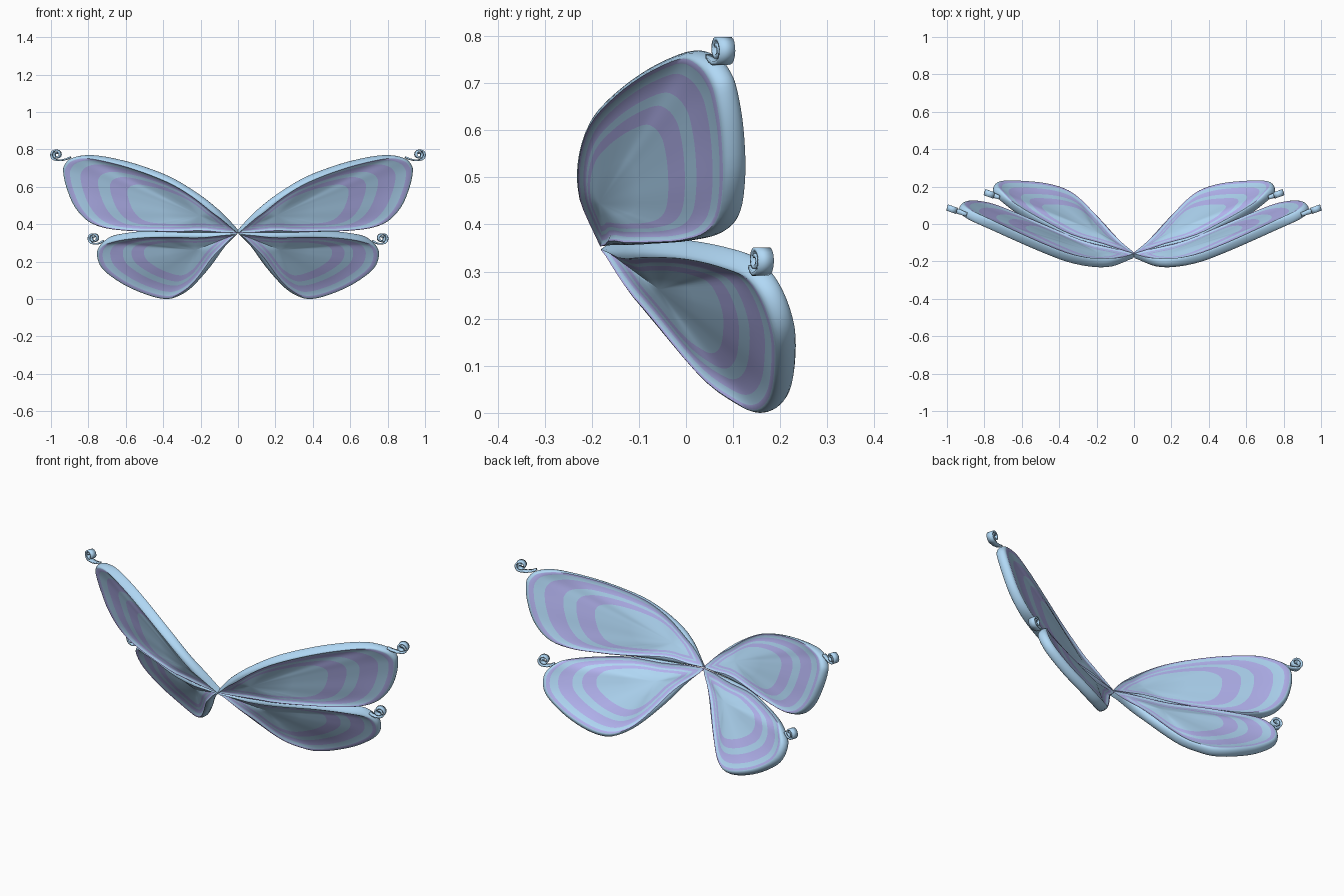
import bpy, math
from mathutils import Vector

if "Cube" in bpy.data.objects:
    bpy.data.objects.remove(bpy.data.objects["Cube"])


def material(name, rgb):
    m = bpy.data.materials.new(name)
    m.diffuse_color = (*rgb, 1)
    m.use_nodes = True
    m.node_tree.nodes["Principled BSDF"].inputs["Base Color"].default_value = m.diffuse_color
    return m


BLUE = material("pale_blue", (0.44, 0.69, 0.92))
PURPLE = material("soft_purple", (0.46, 0.46, 0.88))

# wing outlines, root to root (x, y, z), and the centre the bands shrink to
UPPER = [(0, -.17, .36), (.1, -.21, .467), (.2, -.215, .548), (.35, -.185, .637),
         (.5, -.127, .697), (.65, -.06, .741), (.8, .01, .767), (.89, .052, .753),
         (.925, .078, .72), (.932, .092, .68), (.915, .105, .6), (.873, .109, .5),
         (.8, .098, .42), (.7, .063, .38), (.55, 0, .365), (.3, -.1, .36),
         (0, -.17, .36)]
LOWER = [(0, -.17, .355), (.3, -.1, .359), (.5, 0, .352), (.65, .09, .332),
         (.72, .15, .305), (.752, .19, .25), (.725, .216, .17), (.62, .218, .09),
         (.5, .208, .034), (.4, .183, .006), (.33, .145, .012), (.25, .072, .06),
         (.15, -.028, .17), (.07, -.117, .28), (0, -.17, .355)]
WINGS = {  # outline, band centre, curl centre, curl stem length
    "upper": (UPPER, (.2, -.17, .45), (.970, .078, .772), .075),
    "lower": (LOWER, (.22, -.045, .27), (.770, .16, .325), .05),
}
# ring scale, colour of the band just inside it, half thickness there
BANDS = [(1, PURPLE, .026), (.965, BLUE, .023), (.89, PURPLE, .017), (.76, BLUE, .016),
         (.67, PURPLE, .016), (.54, BLUE, .016), (.3, BLUE, .016)]
RIM = 0.020     # rounded edge width
HALF = 0.026    # half thickness of the edge


def smooth_path(points, steps=4):
    """Catmull-Rom through the points, open at both ends."""
    p = [Vector(v) for v in points]
    p = [2 * p[0] - p[1]] + p + [2 * p[-1] - p[-2]]
    out = []
    for a, b, c, d in zip(p, p[1:], p[2:], p[3:]):
        for i in range(steps):
            t = i / steps
            out.append(.5 * (2 * b + (c - a) * t + (2 * a - 5 * b + 4 * c - d) * t ** 2
                             + (3 * b - a - 3 * c + d) * t ** 3))
    return out


def add_mesh(name, verts, faces, mats):
    me = bpy.data.meshes.new(name)
    me.from_pydata(verts, [], faces)
    for m in (BLUE, PURPLE):
        me.materials.append(m)
    for poly, m in zip(me.polygons, mats):
        poly.material_index = 1 if m == PURPLE else 0
    ob = bpy.data.objects.new(name, me)
    bpy.context.collection.objects.link(ob)
    bpy.ops.object.select_all(action='DESELECT')
    ob.select_set(True)
    bpy.context.view_layer.objects.active = ob
    bpy.ops.object.mode_set(mode='EDIT')
    bpy.ops.mesh.select_all(action='SELECT')
    bpy.ops.mesh.normals_make_consistent(inside=False)
    bpy.ops.object.mode_set(mode='OBJECT')
    bpy.ops.object.shade_smooth_by_angle(angle=math.radians(45))
    return ob


def wing(name, outline, mid):
    """Banded front and back, slightly sunk inside a thicker rounded edge."""
    n, root = len(outline), outline[0]
    out = [(p - mid).normalized() for p in outline]
    size = [min(1, .55 + (p - root).length * 3) for p in outline]
    edge = [RIM * min(1, (p - root).length * 6) for p in outline]
    path = [p - o * e for p, o, e in zip(outline, out, edge)]
    nor = [(outline[(i + 1) % n] - outline[i - 1]).cross(out[i]).normalized()
           for i in range(n)]
    avg = sum(nor, Vector()).normalized()

    def face_rings(sign):
        return [[mid + (path[i] - mid) * s
                 + nor[i].lerp(avg, 1 - s).normalized() * sign * half
                 * (size[i] * s + 1 - s) for i in range(n)] for s, _, half in BANDS]

    rings = face_rings(1)[::-1]
    for k in range(1, 8):       # rounded edge
        a = math.pi * (.5 - k / 8)
        rings.append([path[i] + out[i] * edge[i] * math.cos(a)
                      + nor[i] * HALF * math.sin(a) * size[i] for i in range(n)])
    rings += face_rings(-1)
    # colour of the strip between ring r and ring r + 1
    tones = [b[1] for b in BANDS]
    tones = tones[-2::-1] + [BLUE] * 8 + tones[:-1]
    centre = BANDS[-1][2]
    verts = [v for ring in rings for v in ring] + [mid + avg * centre, mid - avg * centre]
    faces, mats = [], []
    for r, tone in enumerate(tones):
        for i in range(n):
            j = (i + 1) % n
            faces.append((r * n + i, r * n + j, r * n + n + j, r * n + n + i))
            mats.append(tone)
    last = (len(rings) - 1) * n
    for i in range(n):          # centre fans
        j = (i + 1) % n
        faces += [(j, i, len(verts) - 2), (last + i, last + j, len(verts) - 1)]
        mats += [BLUE, BLUE]
    add_mesh(name, verts, faces, mats)


def curl(name, c, stem, side):
    # ribbon profile: short stem, then an inward spiral
    prof = [(-stem, -.014), (-stem * .7, -.024), (-stem * .35, -.03)]
    for i in range(29):
        a = -math.pi / 2 + i / 28 * math.pi * 3.2
        r = .029 - .021 * i / 28
        prof.append((r * math.cos(a), r * math.sin(a)))
    verts = []
    for k, (u, z) in enumerate(prof):
        mid = c + Vector((u * side, u * .36, z))
        across = Vector((.3 * side, -.95, 0)) * .017 * min(1, .6 + k * .12)
        verts += [mid + across, mid - across]
    faces = [(2 * i, 2 * i + 1, 2 * i + 3, 2 * i + 2) for i in range(len(prof) - 1)]
    ob = add_mesh(name, verts, faces, [BLUE] * len(faces))
    mod = ob.modifiers.new("thickness", 'SOLIDIFY')
    mod.thickness, mod.offset = .008, 0


for side, label in ((1, "right"), (-1, "left")):
    for level, (outline, centre, curl_at, stem) in WINGS.items():
        flip = lambda v: Vector((v[0] * side, v[1], v[2]))
        wing(f"{level}_{label}_wing", smooth_path([flip(v) for v in outline]), flip(centre))
        curl(f"{level}_{label}_curl", flip(curl_at), stem, side)
